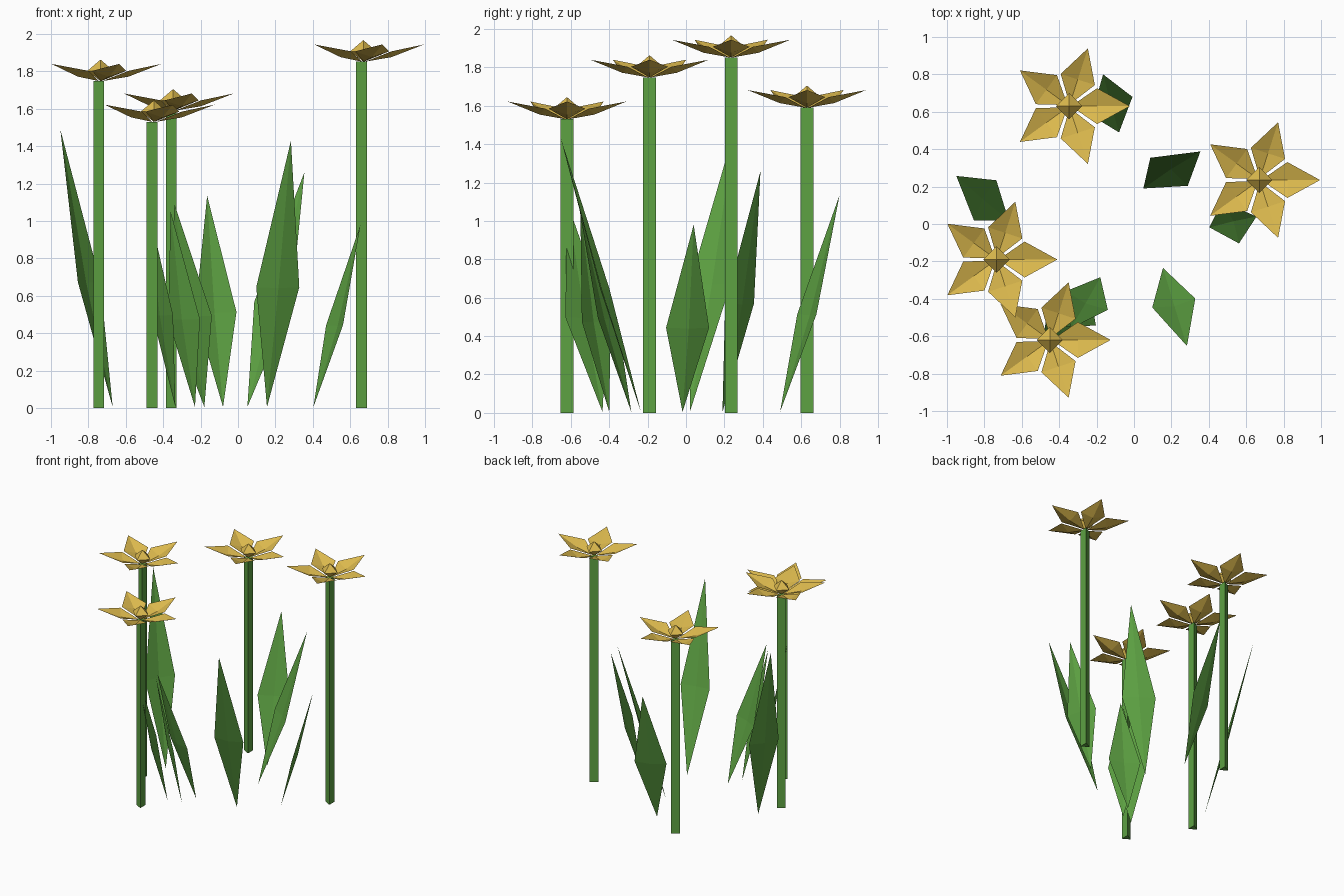
import bpy
import math
from mathutils import Vector, Matrix

cube = bpy.data.objects.get("Cube")
if cube:
    bpy.data.objects.remove(cube, do_unlink=True)


def material(name, color):
    mat = bpy.data.materials.new(name)
    mat.use_nodes = True
    mat.diffuse_color = color
    bsdf = next(n for n in mat.node_tree.nodes if n.type == 'BSDF_PRINCIPLED')
    bsdf.inputs["Base Color"].default_value = color
    bsdf.inputs["Roughness"].default_value = 0.9
    return mat


green = material("leaf green", (0.11, 0.36, 0.055, 1))
yellow = material("petal yellow", (0.72, 0.49, 0.075, 1))


def add_part(name, verts, faces, mat):
    mesh = bpy.data.meshes.new(name)
    mesh.from_pydata([tuple(v) for v in verts], [], faces)
    mesh.materials.append(mat)
    obj = bpy.data.objects.new(name, mesh)
    bpy.context.collection.objects.link(obj)
    return obj


def ring(count, radius, z, start=0.0):
    return [Vector((radius * math.cos(start + math.tau * i / count),
                    radius * math.sin(start + math.tau * i / count), z))
            for i in range(count)]


# Four triangles around a sunken middle: root, right, tip, left, middle
KITE = [(0, 1, 4), (1, 2, 4), (2, 3, 4), (3, 0, 4)]


def add_stem(number, center, height):
    verts = ring(3, 0.038, 0, math.pi) + ring(3, 0.038, height, math.pi)
    faces = [(i, (i + 1) % 3, (i + 1) % 3 + 3, i + 3) for i in range(3)]
    faces += [(2, 1, 0), (3, 4, 5)]
    stem = add_part(f"stem_{number}", verts, faces, green)
    stem.location = center


def add_bloom(number, center, height):
    # Five cupped petals
    petal = [Vector(p) for p in ((0.01, 0, 0), (0.15, -0.096, 0.055),
                                 (0.325, 0, 0.092), (0.15, 0.096, 0.055),
                                 (0.15, 0, 0.024))]
    verts, faces = [], []
    for i in range(5):
        turn = Matrix.Rotation(math.tau * i / 5, 3, 'Z')
        faces += [tuple(k + len(verts) for k in face) for face in KITE]
        verts += [turn @ p for p in petal]
    petals = add_part(f"petals_{number}", verts, faces, yellow)
    # Pointed flower centre
    verts = ring(4, 0.07, 0.055) + [Vector((0, 0, 0.115)), Vector((0, 0, 0))]
    faces = [(i, (i + 1) % 4, 4) for i in range(4)]
    faces += [((i + 1) % 4, i, 5) for i in range(4)]
    heart = add_part(f"flower_center_{number}", verts, faces, yellow)
    for obj in (petals, heart):
        obj.location = center + Vector((0, 0, height))


def add_leaf(number, root, tip, half_width):
    root, tip = Vector((*root, 0.005)), Vector(tip)
    side = Vector((*half_width, 0))
    middle = root.lerp(tip, 0.45)
    normal = side.cross(tip - root).normalized()
    if normal.z < 0:
        normal, side = -normal, -side
    verts = [root, middle + side, tip, middle - side, middle - normal * 0.018]
    add_part(f"leaf_{number}", verts, KITE, green)


# Flowers: x, y, stem height
flowers = [(-0.735, -0.19, 1.748), (-0.45, -0.62, 1.53),
           (-0.347, 0.63, 1.59), (0.67, 0.235, 1.852)]
for n, (x, y, height) in enumerate(flowers, 1):
    add_stem(n, Vector((x, y, 0)), height)
    add_bloom(n, Vector((x, y, 0)), height)

# Leaves: root on the ground, tip, half width direction
leaves = [((-0.67, 0.02), (-0.95, 0.257, 1.49), (0.06, 0.107)),
          ((-0.335, -0.435), (-0.485, -0.62, 1.1), (0.055, -0.11)),
          ((-0.18, -0.285), (-0.34, -0.56, 1.09), (0.112, -0.05)),
          ((-0.23, -0.4), (-0.36, -0.55, 1.05), (0.085, -0.075)),
          ((-0.08, 0.49), (-0.165, 0.8, 1.135), (0.11, 0.05)),
          ((0.155, -0.235), (0.283, -0.652, 1.43), (0.115, 0.024)),
          ((0.05, 0.19), (0.355, 0.388, 1.26), (0.1, -0.075)),
          ((0.403, -0.018), (0.655, 0.04, 0.98), (0.045, -0.112))]
for n, leaf in enumerate(leaves, 1):
    add_leaf(n, *leaf)
